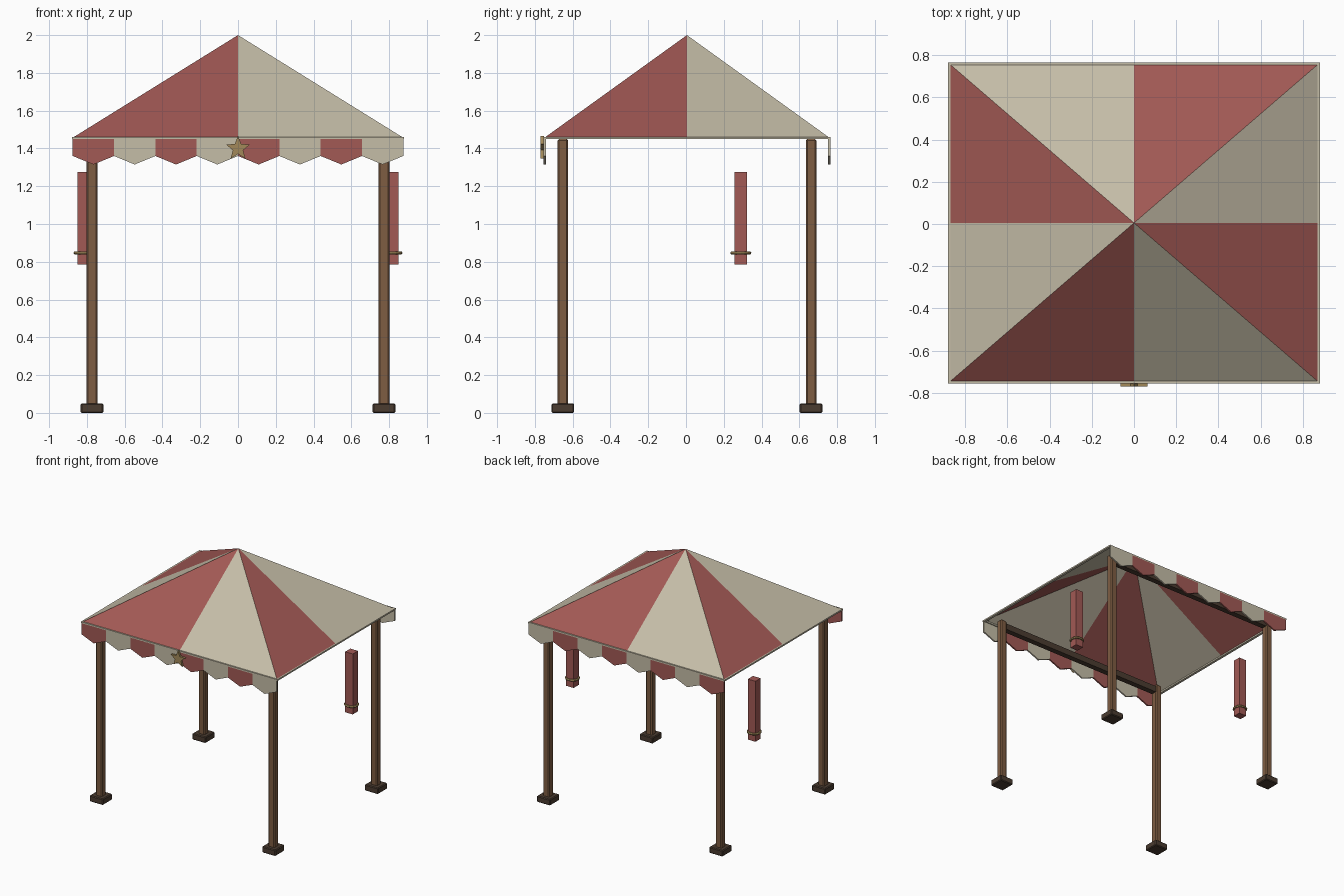
import bpy, bmesh, math

if "Cube" in bpy.data.objects:
    bpy.data.objects.remove(bpy.data.objects["Cube"])

CY = 0.005           # canopy centre in y (the star shifts the bounds)
EX, EY = 0.87, 0.75  # roof half sizes


def mat(name, rgb):
    m = bpy.data.materials.new(name)
    m.diffuse_color = (*rgb, 1)
    m.use_nodes = True
    m.node_tree.nodes["Principled BSDF"].inputs["Base Color"].default_value = m.diffuse_color
    return m


RED = mat("red_cloth", (0.36, 0.10, 0.09))
CREAM = mat("cream_cloth", (0.56, 0.51, 0.39))
WOOD = mat("wood", (0.21, 0.11, 0.055))
DARK = mat("dark_wood", (0.07, 0.045, 0.03))
GOLD = mat("gold", (0.36, 0.25, 0.10))


def finish(name, bm, mats):
    me = bpy.data.meshes.new(name)
    bm.to_mesh(me)
    bm.free()
    ob = bpy.data.objects.new(name, me)
    bpy.context.collection.objects.link(ob)
    for m in mats:
        me.materials.append(m)
    return ob


def box(name, centre, size, m, bevel=0):
    bm = bmesh.new()
    bmesh.ops.create_cube(bm, size=1)
    bmesh.ops.scale(bm, vec=size, verts=bm.verts)
    bmesh.ops.translate(bm, vec=centre, verts=bm.verts)
    if bevel:
        bmesh.ops.bevel(bm, geom=bm.edges[:], offset=bevel, segments=1, affect='EDGES')
    return finish(name, bm, [m])


def extrude_xz(name, outlines, y0, y1, mats):
    """Solid panels from x-z outlines, cycling through the materials."""
    bm = bmesh.new()
    for i, pts in enumerate(outlines):
        front = [bm.verts.new((x, y0, z)) for x, z in pts]
        back = [bm.verts.new((x, y1, z)) for x, z in pts]
        faces = [bm.faces.new(front), bm.faces.new(back[::-1])]
        n = len(pts)
        for k in range(n):
            j = (k + 1) % n
            faces.append(bm.faces.new((front[k], back[k], back[j], front[j])))
        for f in faces:
            f.material_index = i % len(mats)
    bmesh.ops.recalc_face_normals(bm, faces=bm.faces)
    return finish(name, bm, mats)


# Posts and feet
for sx, xn in ((-1, "left"), (1, "right")):
    for sy, yn in ((-1, "front"), (1, "back")):
        x, y = sx * 0.773, CY + sy * 0.657
        box(f"{yn}_{xn}_post", (x, y, 0.74), (0.056, 0.056, 1.42), WOOD, 0.008)
        box(f"{yn}_{xn}_foot", (x, y, 0.025), (0.12, 0.12, 0.05), DARK, 0.006)

# Cross beams between the posts, behind the valances
for sy, yn in ((-1, "front"), (1, "back")):
    box(f"{yn}_beam", (0, CY + sy * 0.657, 1.405), (1.53, 0.045, 0.05), DARK)

# Striped pyramid roof: eight triangles round the apex
bm = bmesh.new()
apex = bm.verts.new((0, CY, 2.0))
ring = [bm.verts.new((EX * x, CY + EY * y, 1.46)) for x, y in
        ((-1, -1), (0, -1), (1, -1), (1, 0), (1, 1), (0, 1), (-1, 1), (-1, 0))]
for i in range(8):
    f = bm.faces.new((ring[i], ring[(i + 1) % 8], apex))
    f.material_index = i % 2
finish("canopy_roof", bm, [RED, CREAM])

# Eave trim
for s, a, b in ((-1, "front", "left"), (1, "back", "right")):
    box(f"{a}_eave_trim", (0, CY + s * 0.749, 1.455), (1.76, 0.02, 0.012), CREAM)
    box(f"{b}_eave_trim", (s * 0.87, CY, 1.455), (0.02, 1.478, 0.012), CREAM)

# Scalloped valances
W = 1.75 / 8
panels = []
for i in range(8):
    x = -0.875 + i * W
    panels.append([(x, 1.45), (x, 1.36), (x + W / 2, 1.315), (x + W, 1.36), (x + W, 1.45)])
for s, n in ((-1, "front"), (1, "back")):
    y = CY + s * 0.753
    extrude_xz(f"{n}_valance", panels, y - 0.006, y + 0.006, [RED, CREAM])

# Star badge
star = []
for k in range(10):
    a = math.pi / 2 + k * math.pi / 5
    r = 0.066 if k % 2 == 0 else 0.029
    star.append((r * math.cos(a), 1.4 + r * math.sin(a)))
extrude_xz("star_badge", [star], -0.77, -0.752, [GOLD])

# Hanging rolled cloths with tie rings
for s, n in ((-1, "left"), (1, "right")):
    box(f"{n}_rolled_cloth", (s * 0.815, 0.29, 1.03), (0.068, 0.066, 0.49), RED)
    bpy.ops.mesh.primitive_torus_add(location=(s * 0.815, 0.29, 0.847), major_radius=0.047,
                                     minor_radius=0.009, major_segments=16, minor_segments=6)
    tie = bpy.context.object
    tie.name = f"{n}_tie_ring"
    tie.data.materials.append(GOLD)
